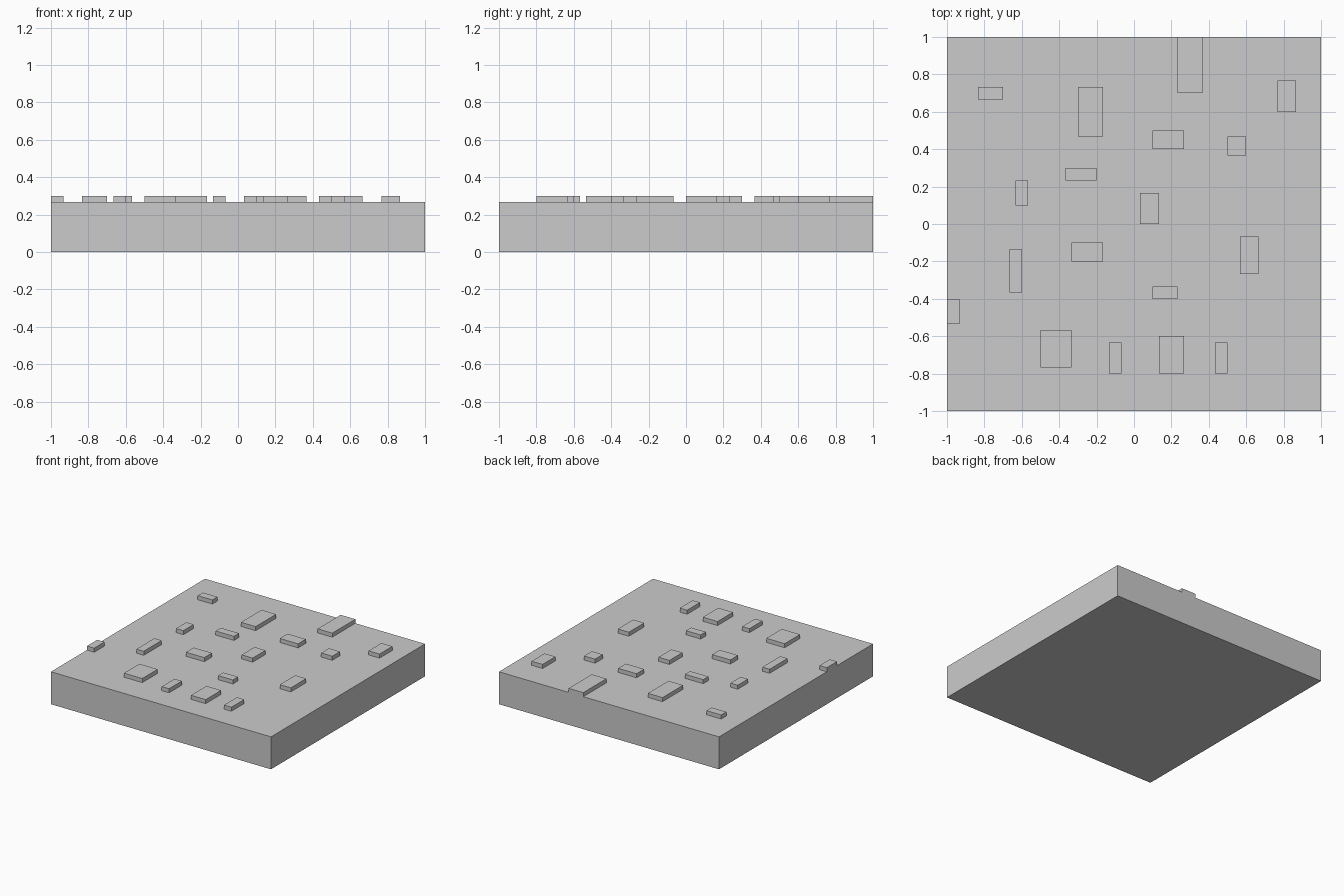
import bpy
from mathutils import Vector

UNIT = 1 / 30  # size of one layout cell

if "Cube" in bpy.data.objects:
    bpy.data.objects.remove(bpy.data.objects["Cube"], do_unlink=True)

grey = bpy.data.materials.new("stone_grey")
grey.use_nodes = True
colour = (0.6, 0.6, 0.6, 1)
grey.diffuse_color = colour
grey.node_tree.nodes["Principled BSDF"].inputs["Base Color"].default_value = colour


def add_block(name, corner, size):
    """Add a flat-sided box from its lowest corner and size, in layout cells."""
    corner, size = Vector(corner) * UNIT, Vector(size) * UNIT
    bpy.ops.mesh.primitive_cube_add(size=1, location=corner + size / 2)
    block = bpy.context.object
    block.name = name
    block.scale = size
    bpy.ops.object.transform_apply(location=False, rotation=False, scale=True)
    block.data.materials.append(grey)
    return block


# Ground slab
SLAB_HEIGHT = 8
add_block("ground_slab", (-30, -30, 0), (60, 60, SLAB_HEIGHT))

# Raised paving stones: left edge, front edge, width, depth
stones = [
    (-25, 20, 4, 2), (-9, 14, 4, 8), (7, 21, 4, 9),
    (23, 18, 3, 5), (3, 12, 5, 3), (15, 11, 3, 3),
    (-11, 7, 5, 2), (-19, 3, 2, 4), (1, 0, 3, 5),
    (-10, -6, 5, 3), (17, -8, 3, 6), (-20, -11, 2, 7),
    (3, -12, 4, 2), (-30, -16, 2, 4), (-15, -23, 5, 6),
    (-4, -24, 2, 5), (4, -24, 4, 6), (13, -24, 2, 5),
]
for number, (x, y, width, depth) in enumerate(stones, start=1):
    add_block(f"paving_stone_{number}", (x, y, SLAB_HEIGHT), (width, depth, 1))
